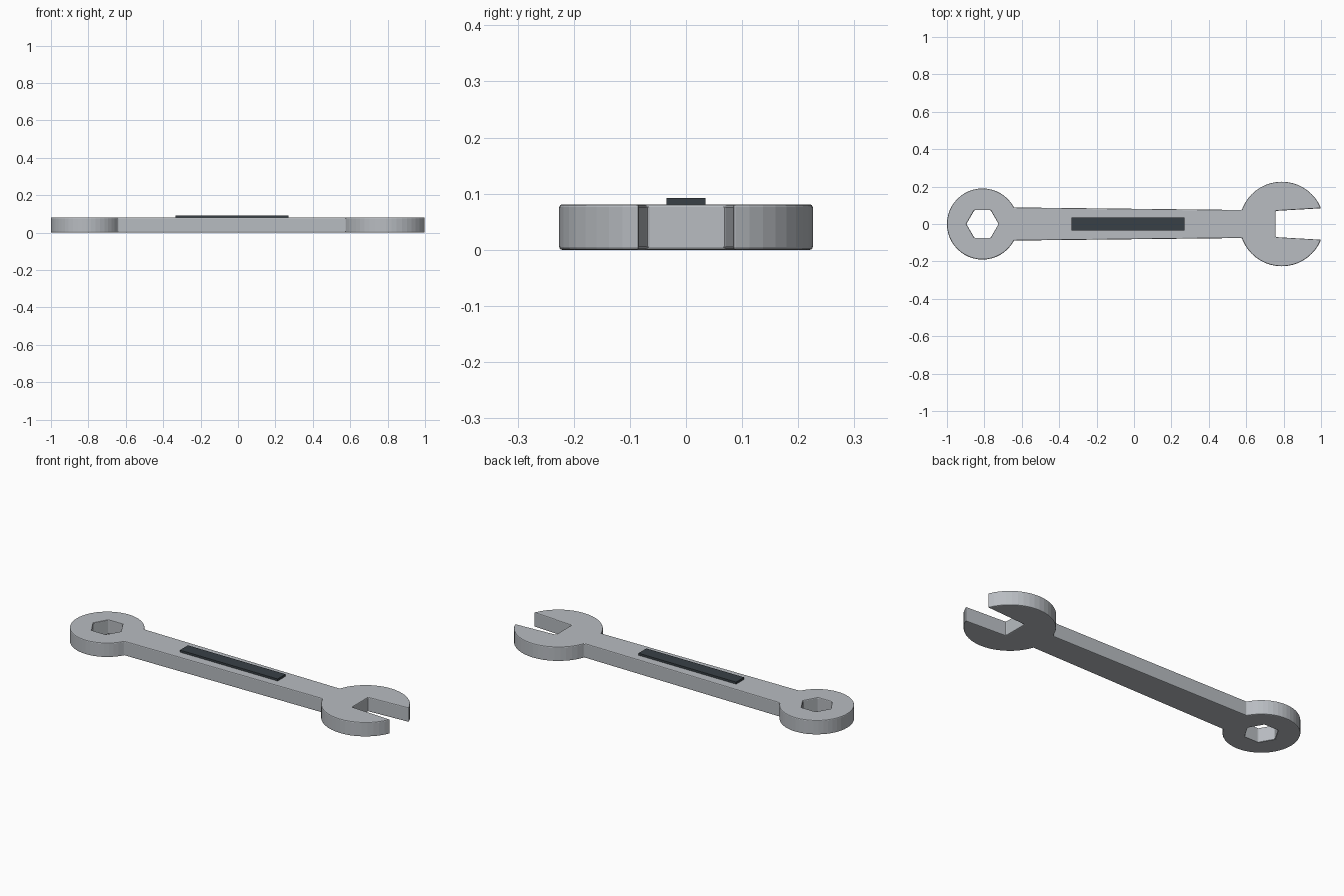
import bpy, bmesh, math

if "Cube" in bpy.data.objects:
    bpy.data.objects.remove(bpy.data.objects["Cube"])

THICK = 0.081
RING_X, RING_R = -0.81, 0.19
JAW_X, JAW_R = 0.79, 0.226


def material(name, rgb):
    mat = bpy.data.materials.new(name)
    mat.diffuse_color = (*rgb, 1)
    mat.use_nodes = True
    mat.node_tree.nodes["Principled BSDF"].inputs["Base Color"].default_value = mat.diffuse_color
    return mat


def prism(name, points, z0, z1, mat):
    """Extrude a flat outline from z0 up to z1."""
    bm = bmesh.new()
    face = bm.faces.new([bm.verts.new((x, y, z0)) for x, y in points])
    up = bmesh.ops.extrude_face_region(bm, geom=[face])["geom"]
    for v in up:
        if isinstance(v, bmesh.types.BMVert):
            v.co.z = z1
    bmesh.ops.recalc_face_normals(bm, faces=bm.faces)
    mesh = bpy.data.meshes.new(name)
    bm.to_mesh(mesh)
    bm.free()
    mesh.materials.append(mat)
    obj = bpy.data.objects.new(name, mesh)
    bpy.context.collection.objects.link(obj)
    return obj


def arc(cx, r, a0, a1):
    """Arc with vertices on a 48-step circle between its two exact ends."""
    step = math.tau / 48
    inner = [i * step for i in range(49) if a0 + 0.02 < i * step < a1 - 0.02]
    return [(cx + r * math.cos(a), r * math.sin(a)) for a in [a0, *inner, a1]]


steel = material("steel grey", (0.479, 0.503, 0.533))
dark = material("dark slate", (0.04, 0.051, 0.061))

# Upper half of the outline: slot, open jaw, tapered shaft, ring
half = [(0.757, 0.07)]
half += arc(JAW_X, JAW_R, math.asin(0.084 / JAW_R), math.pi - math.asin(0.075 / JAW_R))
half += arc(RING_X, RING_R, math.asin(0.0885 / RING_R), math.pi)
outline = half + [(x, -y) for x, y in reversed(half[:-1])]
wrench = prism("wrench_body", outline, 0, THICK, steel)

# Hexagonal hole through the ring
hexagon = [(RING_X + 0.086 * math.cos(k * math.pi / 3), 0.086 * math.sin(k * math.pi / 3))
           for k in range(6)]
cutter = prism("hex_cutter", hexagon, -0.1, 0.2, steel)
cutter.hide_render = True
cutter.hide_set(True)
cut = wrench.modifiers.new("hex_hole", "BOOLEAN")
cut.operation = "DIFFERENCE"
cut.solver = "EXACT"
cut.object = cutter

# Softened edges
bevel = wrench.modifiers.new("edge_bevel", "BEVEL")
bevel.width = 0.005
bevel.segments = 2
bevel.limit_method = "ANGLE"
bevel.angle_limit = math.radians(40)

# Raised dark grip strip on the shaft
prism("grip_strip", [(-0.335, -0.035), (0.27, -0.035), (0.27, 0.035), (-0.335, 0.035)],
      THICK - 0.005, 0.0925, dark)
